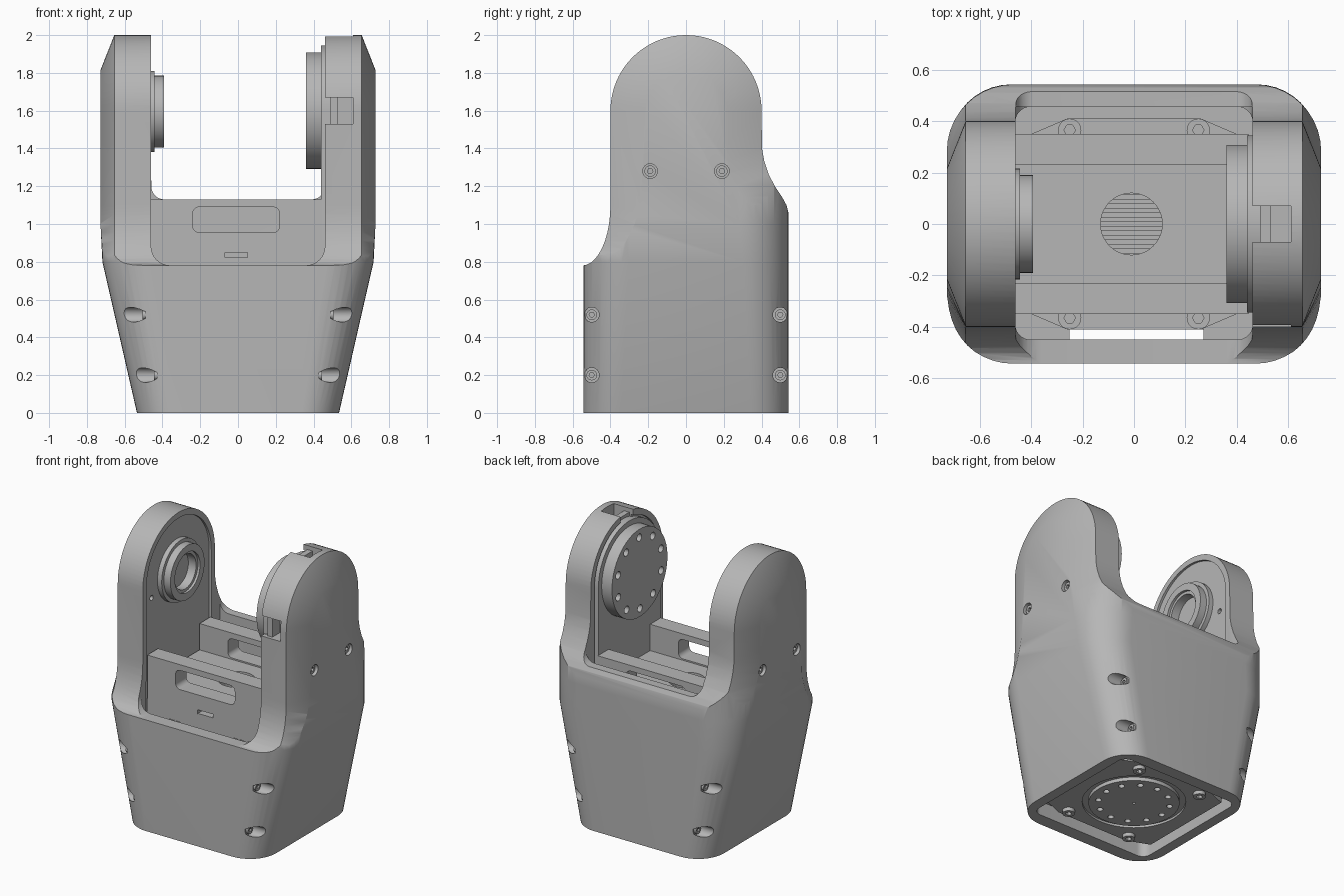
import bpy, bmesh
from math import cos, sin, pi, radians

if "Cube" in bpy.data.objects:
    bpy.data.objects.remove(bpy.data.objects["Cube"])

GREY = (0.47, 0.47, 0.47, 1)
metal = bpy.data.materials.new("plain grey")
metal.use_nodes = True
metal.diffuse_color = GREY
metal.node_tree.nodes["Principled BSDF"].inputs["Base Color"].default_value = GREY

parts = []


def rrect(u0, u1, v0, v1, r=0.0, n=8):
    """Rectangle outline, with rounded corners when r > 0."""
    if r == 0:
        return [(u0, v0), (u1, v0), (u1, v1), (u0, v1)]
    centres = [(u1 - r, v1 - r), (u0 + r, v1 - r), (u0 + r, v0 + r), (u1 - r, v0 + r)]
    return [(cu + r * cos((q + i / n) * pi / 2), cv + r * sin((q + i / n) * pi / 2))
            for q, (cu, cv) in enumerate(centres) for i in range(n + 1)]


def circle(u, v, r, n=48):
    return [(u + r * cos(2 * pi * i / n), v + r * sin(2 * pi * i / n)) for i in range(n)]


def arch(r, bottom, centre, n=32):
    arc = [(r * cos(pi * i / n), centre + r * sin(pi * i / n)) for i in range(n + 1)]
    return [(r, bottom)] + arc + [(-r, bottom)]


def place(axis, t, u, v):
    return {"x": (t, u, v), "y": (u, t, v), "z": (u, v, t)}[axis]


def loft(name, axis, rings):
    """Solid through a list of (position, outline) rings."""
    bm = bmesh.new()
    loops = [[bm.verts.new(place(axis, t, u, v)) for u, v in o] for t, o in rings]
    n = len(loops[0])
    sides = [bm.faces.new((a[i], a[(i + 1) % n], b[(i + 1) % n], b[i]))
             for a, b in zip(loops, loops[1:]) for i in range(n)]
    bm.faces.new(loops[0])
    bm.faces.new(loops[-1])
    if len(rings) > 2:
        bmesh.ops.triangulate(bm, faces=sides)
    bmesh.ops.recalc_face_normals(bm, faces=bm.faces)
    mesh = bpy.data.meshes.new(name)
    bm.to_mesh(mesh)
    bm.free()
    mesh.materials.append(metal)
    ob = bpy.data.objects.new(name, mesh)
    bpy.context.scene.collection.objects.link(ob)
    parts.append(ob)
    return ob


def prism(name, axis, a, b, outline):
    return loft(name, axis, [(a, outline), (b, outline)])


def boolean(target, tool, operation="DIFFERENCE"):
    mod = target.modifiers.new("cut", "BOOLEAN")
    mod.operation, mod.solver, mod.object = operation, "EXACT", tool
    bpy.context.view_layer.objects.active = target
    bpy.ops.object.modifier_apply(modifier=mod.name)
    parts.remove(tool)
    bpy.data.objects.remove(tool)


def cut(target, axis, a, b, outline):
    boolean(target, prism("cutter", axis, a, b, outline))


def screw(name, axis, u, v, r, a, b):
    """Screw head whose outer end, with a hex socket, is at b."""
    ob = prism(name, axis, a, b, circle(u, v, r, 20))
    cut(ob, axis, b - (b - a) * 0.5, b + (b - a), circle(u, v, r * 0.5, 6))


def shrink(y, z):
    """Move a side profile point inward for the sloped outer face."""
    k = min(max((1.25 - z) / .45, 0), 1)
    return y * (.5 + .25 * k), min(z, 1.6) + max(z - 1.6, 0) * .5


# Outer shell: tapered rounded body trimmed by the side profile with sloped arm faces
sections = [(0, .535, .2), (.8, .718, .24), (1.0, .728, .26), (2.02, .728, .26)]
shell = loft("shell", "z", [(z, rrect(-hx, hx, -.543, .543, r, 10)) for z, hx, r in sections])
N = 10
front = [(-.55 + .15 * cos(pi / 2 * (1 - i / N)), 1.1 - .32 * sin(pi / 2 * (1 - i / N))) for i in range(N + 1)]
dome = [(-.4 * cos(pi * i / 40), 1.6 + .4 * sin(pi * i / 40)) for i in range(41)]
back = [(.402, 1.4), (.415, 1.33), (.437, 1.265), (.47, 1.2), (.51, 1.14), (.532, 1.1), (.545, 1.05), (.6, 1.0)]
side = [(-.6, -.1), (-.6, .78)] + front + dome + back + [(.6, -.1)]
outer = [shrink(y, z) for y, z in side]
boolean(shell, loft("profile", "x", [(-.734, outer), (-.655, side), (.655, side), (.734, outer)]), "INTERSECT")

# Gap between the arms, hollow inside, arm recesses
cut(shell, "y", -1, .455, rrect(-.46, .46, .781, 2.6, .1))
cut(shell, "y", .4, 1, rrect(-.459, .459, 1.13, 2.6, .07))
cut(shell, "z", -.1, .95, rrect(-.462, .462, -.45, .456, .06))
for s in (-1, 1):
    cut(shell, "x", s * .4, s * .476, arch(.36, .7, 1.6))

# Cable notches in the left arm
cut(shell, "y", -.6, -.29, rrect(.44, .61, 1.53, 1.67))
cut(shell, "z", 1.88, 2.2, rrect(.44, .61, -.07, .07))
prism("front_notch_rib", "y", -.375, -.28, rrect(.49, .53, 1.52, 1.68))
prism("top_notch_rib", "z", 1.87, 1.965, rrect(.49, .53, -.08, .08))

# Screw pockets and screws on the outer sides
for s in (-1, 1):
    for f in (-1, 1):
        for z, x in ((.2, .43), (.52, .49)):
            cut(shell, "x", s * x, s * 1, circle(f * .499, z, .039, 24))
            screw("corner_screw", "x", f * .499, z, .028, s * (x - .01), s * (x + .015))
        cut(shell, "x", s * .69, s * 1, circle(f * .19, 1.28, .039, 24))
        screw("arm_screw", "x", f * .19, 1.28, .03, s * .68, s * .712)

# Bearing ring on the right arm
ring = prism("bearing_ring", "x", -.49, -.393, circle(0, 1.595, .19))
cut(ring, "x", -.47, -.3, circle(0, 1.595, .12))
cut(ring, "x", -.41, -.3, circle(0, 1.595, .14))
flange = prism("bearing_flange", "x", -.49, -.443, circle(0, 1.595, .215))
cut(flange, "x", -.6, -.3, circle(0, 1.595, .18))
for f in (-1, 1):
    cut(shell, "x", -.53, -.4, circle(f * .28, 1.5, .018, 16))

# Output disc on the left arm
prism("drive_panel", "x", .44, .49, arch(.345, .8, 1.6))
disc = prism("drive_disc", "x", .36, .45, circle(0, 1.6, .308, 64))
for i in range(10):
    a = 2 * pi * i / 10 + .3
    cut(disc, "x", .3, .41, circle(.25 * cos(a), 1.6 + .25 * sin(a), .026, 16))

# Inner cradle: block with two windowed rails and a grille
cradle = prism("cradle", "z", .82, 1.13, rrect(-.46, .445, -.35, .35))
cut(cradle, "y", -.23, .23, rrect(-.6, .6, .945, 1.3))
cut(cradle, "y", -.6, .6, rrect(-.24, .22, .955, 1.09, .035))
cut(cradle, "z", .7, 1, circle(-.01, 0, .12))
for s in (-1, 1):
    cut(cradle, "y", s * .3, s * .6, rrect(-.07, .05, .7, .85))
for i in range(7):
    y = -.105 + i * .035
    prism("grille_bar", "z", .81, .84, rrect(-.13, .11, y - .009, y + .009))

# Lower drive: body, clipped deck with screws
prism("lower_drive_body", "z", .1, .822, rrect(-.467, .467, -.345, .345))
clipped = [(.4, .35), (.26, .41), (-.26, .41), (-.4, .35),
           (-.4, -.35), (-.26, -.41), (.26, -.41), (.4, -.35)]
prism("deck", "z", .63, .69, clipped)
for s in (-1, 1):
    for f in (-1, 1):
        screw("deck_screw", "z", s * .25, f * .365, .045, .67, .725)

# Ledges closing the gap around the drive
prism("rear_ledge", "z", .1, .2, rrect(-.467, .467, .33, .46))
for x0, x1 in ((-.467, -.25), (.27, .467)):
    prism("front_ledge", "z", .1, .2, rrect(x0, x1, -.455, -.33))

# Underside: base plate, ring groove, output disc and screws
plate = prism("base_plate", "z", .045, .12, [(x * 1.08, y) for x, y in clipped])
cut(plate, "z", 0, .06, circle(0, 0, .33, 64))
base = prism("base_disc", "z", .035, .11, circle(0, 0, .29, 64))
for i in range(12):
    a = 2 * pi * i / 12
    cut(base, "z", 0, .07, circle(.23 * cos(a), .23 * sin(a), .02, 16))
cut(base, "z", 0, .05, circle(0, 0, .01, 12))
for s in (-1, 1):
    for f in (-1, 1):
        screw("base_screw", "z", s * .25, f * .35, .04, .07, .02)

# Smooth the curved faces and keep the edges crisp
bpy.ops.object.select_all(action="DESELECT")
for ob in parts:
    ob.select_set(True)
bpy.context.view_layer.objects.active = shell
bpy.ops.object.shade_smooth_by_angle(angle=radians(28))
